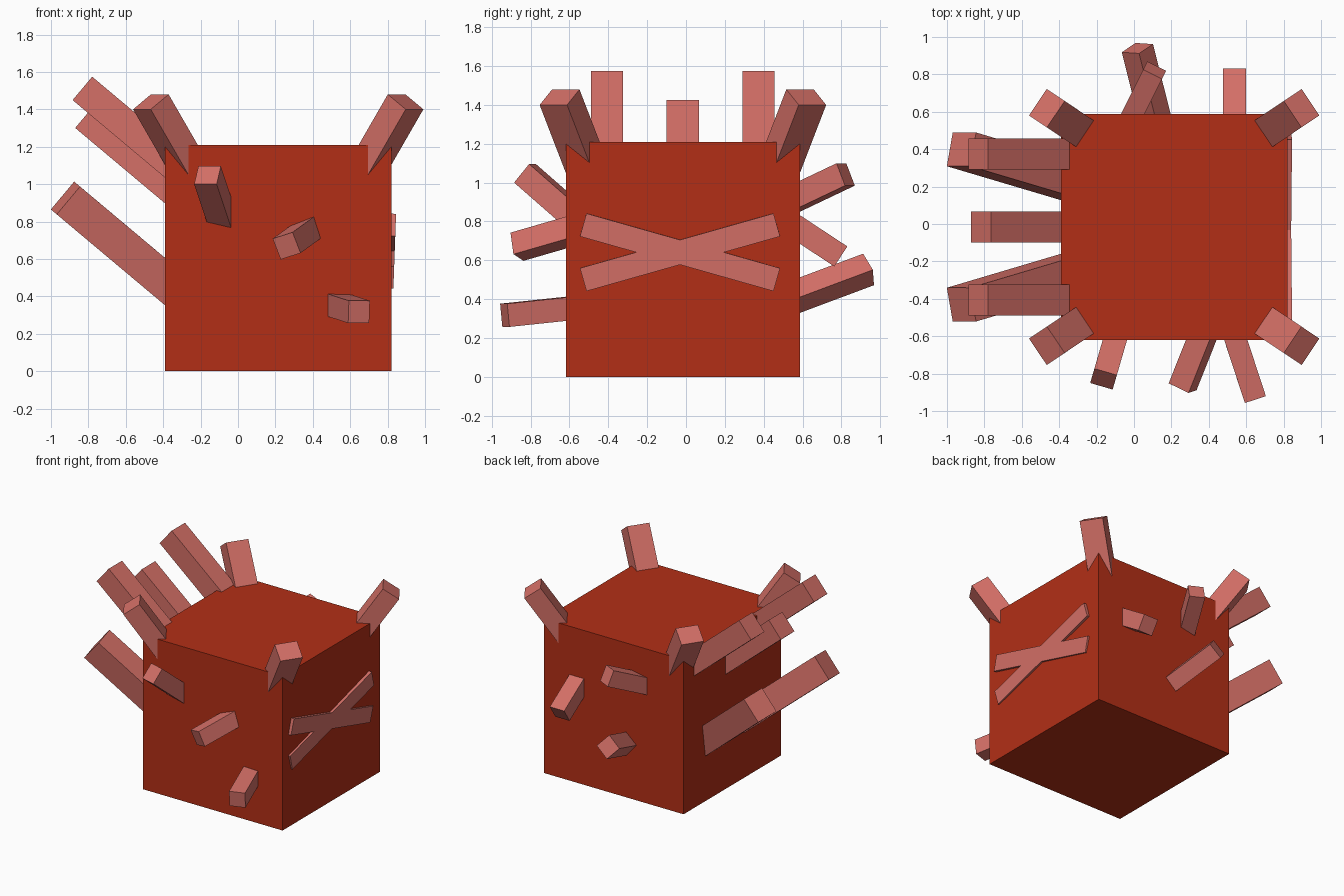
import bpy
from mathutils import Vector, Matrix

CX, CY = 0.215, -0.016          # centre of the cube body


def material(name, rgb):
    m = bpy.data.materials.new(name)
    m.diffuse_color = (*rgb, 1)
    return m


RED = material("body_red", (0.45, 0.028, 0.008))
PINK = material("stick_pink", (0.66, 0.16, 0.135))


def box(name, matrix, mat):
    bpy.ops.mesh.primitive_cube_add(size=1)
    ob = bpy.context.object
    ob.name = name
    ob.data.transform(matrix)
    ob.data.materials.append(mat)
    return ob


def stick(name, tip, axis, side, width, height, length):
    """Square bar ending at the centre point tip, pointing along axis."""
    a = Vector(axis).normalized()
    w = Vector(side)
    w = (w - a * w.dot(a)).normalized()
    u = a.cross(w)
    c = Vector(tip) - a * length / 2
    cols = (w * width, u * height, a * length, c)
    m = Matrix([[col[i] for col in cols] for i in range(3)] + [[0, 0, 0, 1]])
    return box(name, m, PINK)


# cube body
box("body", Matrix.Translation((CX, CY, 0.605)) @ Matrix.Diagonal((1.21, 1.206, 1.21, 1)), RED)

# sticks flaring out of the four top corners
for sx in (-1, 1):
    for sy in (-1, 1):
        stick("corner_stick", (CX + sx * 0.681, CY + sy * 0.635, 1.44),
              (sx * 0.473, sy * 0.316, 0.82), (-sy * 0.555, sx * 0.83, 0),
              0.17, 0.14, 0.55)

# left side: upper pair, single middle, lower splayed pair
UP = (-0.766, 0, 0.643)
for s in (-1, 1):
    stick("left_upper_stick", (-0.832, CY + s * 0.39, 1.512), UP, (0, 1, 0), 0.165, 0.163, 0.75)
    stick("left_lower_stick", (-0.9225, CY + s * 0.415, 0.926),
          (-0.747, s * 0.222, 0.627), (0.032, s * 0.18, -0.027), 0.185, 0.194, 0.85)
stick("left_middle_stick", (-0.818, CY, 1.363), UP, (0, 1, 0), 0.168, 0.163, 0.7)

# front sticks
stick("front_upper_stick", (-0.163, -0.829, 1.048), (-0.214, -0.735, 0.643),
      (0.12, -0.035, 0), 0.125, 0.125, 0.45)
stick("front_middle_stick", (0.26, -0.87, 0.67), (-0.357, -0.898, -0.26),
      (0.112, -0.048, 0.037), 0.123, 0.12, 0.5)
stick("front_lower_stick", (0.647, -0.933, 0.317), (0.31, -0.945, -0.1),
      (0.112, 0.038, 0), 0.118, 0.12, 0.5)

# back sticks
stick("back_upper_stick", (0.11, 0.822, 1.042), (0.41, 0.82, 0.39),
      (0.1, -0.05, 0), 0.113, 0.125, 0.5)
stick("back_middle_stick", (0.5375, 0.797, 0.62), (0, 0.835, -0.55),
      (1, 0, 0), 0.125, 0.123, 0.5)
stick("back_lower_stick", (0.018, 0.94, 0.553), (-0.23, 0.91, 0.34),
      (0.168, -0.007, 0.146), 0.122, 0.122, 0.55)

# crossed flat strips on the right side, leaning slightly outwards at the top
for s in (-1, 1):
    dz = s * 0.141
    stick("cross_strip", (0.788 + 0.036 * dz, -0.031 + 0.4985, 0.643 + dz),
          (0.036 * dz, 0.4985, dz), (1, 0, -0.036), 0.1, 0.123, 1.036)
